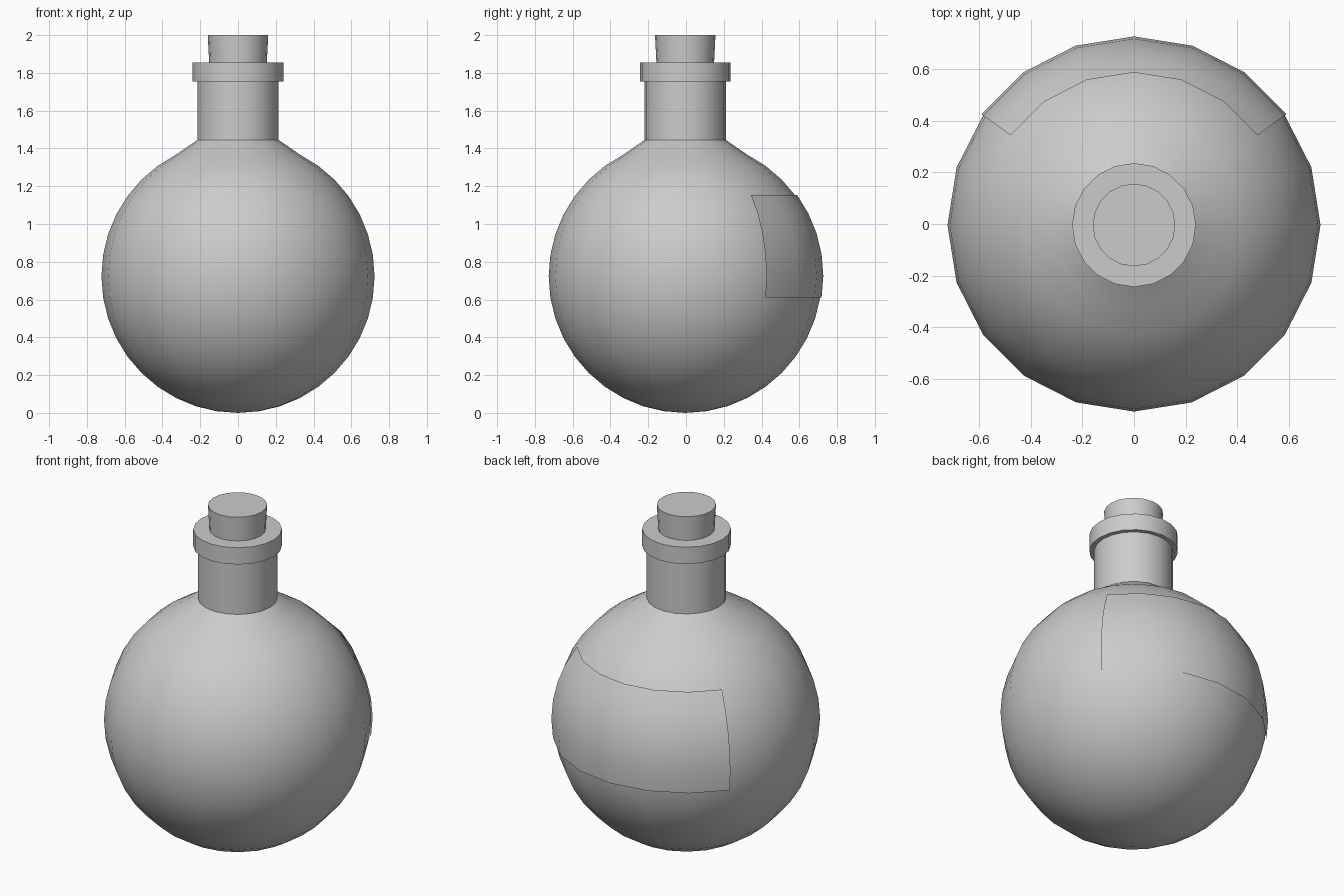
import bpy, bmesh
from math import sin, cos, radians

if "Cube" in bpy.data.objects:
    bpy.data.objects.remove(bpy.data.objects["Cube"])

SIDES = 20
CY = -0.004      # body axis, offset slightly so body plus label is centred
CZ = 0.723       # centre height of the round body
R = 0.723


def make_object(name, bm):
    bmesh.ops.recalc_face_normals(bm, faces=bm.faces)
    mesh = bpy.data.meshes.new(name)
    bm.to_mesh(mesh)
    bm.free()
    ob = bpy.data.objects.new(name, mesh)
    bpy.context.collection.objects.link(ob)
    bpy.ops.object.select_all(action='DESELECT')
    ob.select_set(True)
    bpy.context.view_layer.objects.active = ob
    bpy.ops.object.shade_smooth_by_angle(angle=radians(30))
    return ob


def lathe(name, profile):
    """Revolve (radius, z) points; radius 0 makes a pole."""
    bm = bmesh.new()
    rings = []
    for r, z in profile:
        if r == 0:
            rings.append([bm.verts.new((0, CY, z))] * SIDES)
        else:
            rings.append([bm.verts.new((r * cos(radians(360 / SIDES * i)),
                                        CY + r * sin(radians(360 / SIDES * i)), z))
                          for i in range(SIDES)])
    for a, b in zip(rings, rings[1:]):
        for i in range(SIDES):
            j = (i + 1) % SIDES
            quad = list(dict.fromkeys((a[i], a[j], b[j], b[i])))
            bm.faces.new(quad)
    # close open ends with flat caps
    for ring, (r, z) in ((rings[0], profile[0]), (rings[-1], profile[-1])):
        if r > 0:
            bm.faces.new(ring)
    return make_object(name, bm)


# round flask body running up into the straight neck
body = [(0, 0)]
body += [(R * cos(radians(a)), CZ + R * sin(radians(a))) for a in range(-81, 64, 9)]
body += [(0.215, 1.445), (0.215, 1.77)]
lathe("flask_body", body)

# lip around the mouth
lathe("neck_rim", [(0.24, 1.755), (0.24, 1.855)])

# tapered cork
lathe("cork", [(0.15, 1.80), (0.16, 2.0)])

# curved label patch floating just off the back of the body
bm = bmesh.new()
LR = 0.731
grid = [[bm.verts.new((LR * cos(radians(lat)) * cos(radians(az)),
                       CY + LR * cos(radians(lat)) * sin(radians(az)),
                       CZ + 0.002 + LR * sin(radians(lat))))
         for az in range(36, 145, 18)] for lat in range(-9, 37, 9)]
for lo, hi in zip(grid, grid[1:]):
    for i in range(len(lo) - 1):
        bm.faces.new((lo[i + 1], lo[i], hi[i], hi[i + 1]))
label = make_object("label", bm)
# make sure the patch faces outward
if label.data.polygons[0].normal.dot(label.data.polygons[0].center) < 0:
    label.data.flip_normals()
